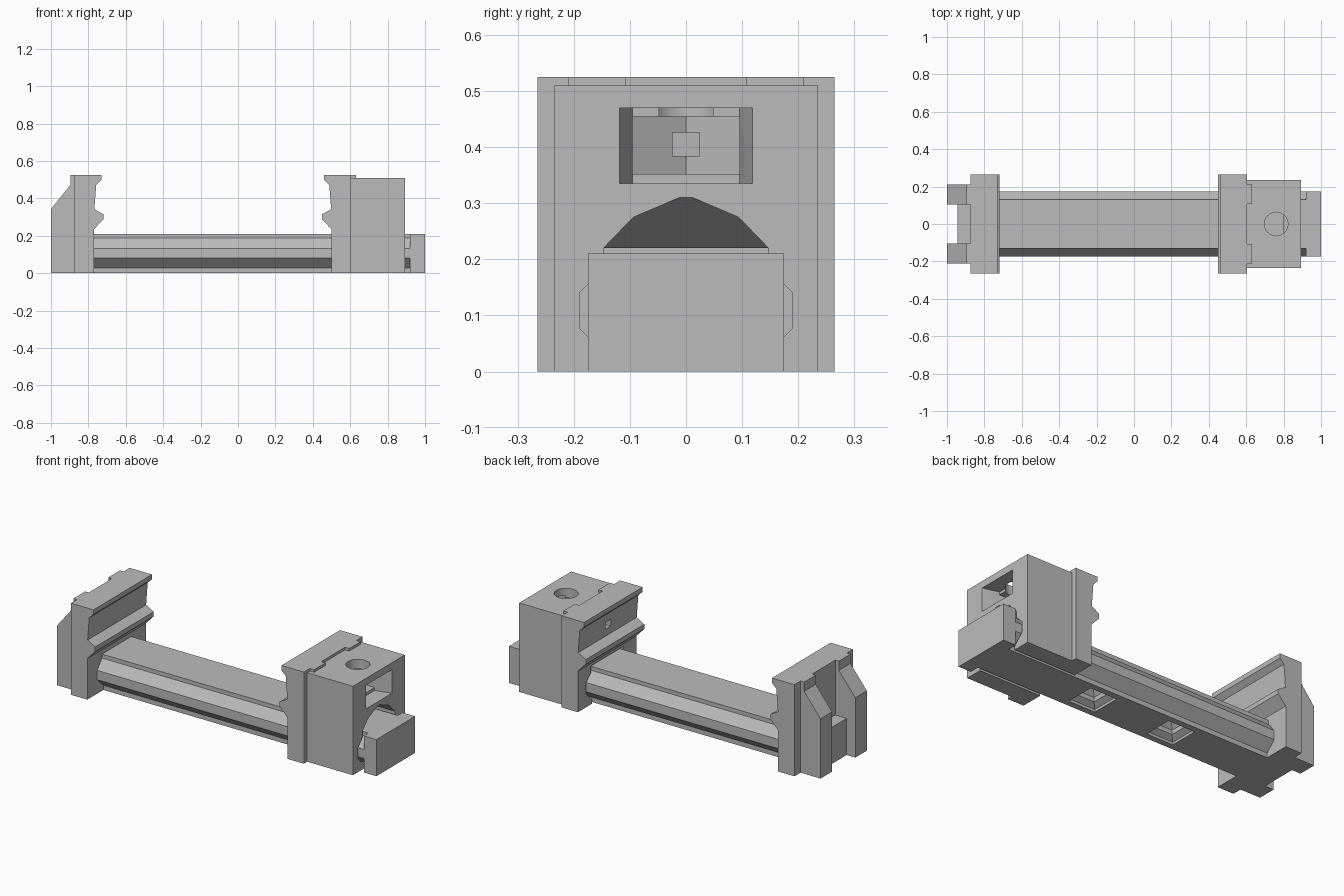
import bpy, bmesh
from mathutils import Vector

cube = bpy.data.objects.get("Cube")
if cube:
    bpy.data.objects.remove(cube, do_unlink=True)

grey = bpy.data.materials.new("plain grey")
grey.use_nodes = True
colour = (0.5, 0.5, 0.5, 1)
grey.diffuse_color = colour
grey.node_tree.nodes["Principled BSDF"].inputs["Base Color"].default_value = colour


def finish(name, bm):
    bmesh.ops.recalc_face_normals(bm, faces=bm.faces)
    mesh = bpy.data.meshes.new(name)
    bm.to_mesh(mesh)
    bm.free()
    mesh.materials.append(grey)
    obj = bpy.data.objects.new(name, mesh)
    bpy.context.collection.objects.link(obj)
    return obj


def prism(name, profile, axis, start, end):
    """Extrude a 2D profile along an axis; profile keeps the other two axes in order."""
    bm = bmesh.new()
    verts = []
    for p in profile:
        co = list(p)
        co.insert("xyz".index(axis), start)
        verts.append(bm.verts.new(co))
    face = bm.faces.new(verts)
    out = bmesh.ops.extrude_face_region(bm, geom=[face])
    shift = Vector([end - start if a == axis else 0 for a in "xyz"])
    moved = [g for g in out["geom"] if isinstance(g, bmesh.types.BMVert)]
    bmesh.ops.translate(bm, verts=moved, vec=shift)
    return finish(name, bm)


def box(name, x0, x1, y0, y1, z0, z1):
    return prism(name, [(x0, y0), (x1, y0), (x1, y1), (x0, y1)], "z", z0, z1)


def frustum(name, centre, axis, levels):
    """Stack of rectangles (position, half width, half height) along an axis."""
    bm = bmesh.new()
    rings = []
    for pos, a, b in levels:
        ring = []
        for s, t in ((-1, -1), (1, -1), (1, 1), (-1, 1)):
            co = [centre[0] + s * a, centre[1] + t * b]
            co.insert("xyz".index(axis), pos)
            ring.append(bm.verts.new(co))
        rings.append(ring)
    for low, high in zip(rings, rings[1:]):
        for i in range(4):
            j = (i + 1) % 4
            bm.faces.new((low[i], low[j], high[j], high[i]))
    bm.faces.new(rings[0])
    bm.faces.new(rings[-1])
    return finish(name, bm)


def cut(obj, cutters):
    for c in cutters:
        c.hide_render = True
        mod = obj.modifiers.new("cut", "BOOLEAN")
        mod.operation = "DIFFERENCE"
        mod.solver = "EXACT"
        mod.object = c
    graph = bpy.context.evaluated_depsgraph_get()
    mesh = bpy.data.meshes.new_from_object(obj.evaluated_get(graph))
    obj.modifiers.clear()
    obj.data = mesh


def mirrored(half):
    return half + [(-y, z) for y, z in reversed(half)]


# Rail with bevelled flanks, end stop and tail
rail = prism("rail", mirrored([(.12, 0), (.12, .027), (.175, .08), (.175, .133),
                               (.132, .187), (.132, .21)]), "x", -.8, .93)
box("end_stop", .92, 1, -.175, .175, 0, .21)
box("rail_tail", -.945, -.79, -.108, .108, 0, .21)

# Stepped mounting pockets under the rail
pockets = [frustum("pocket_cutter", (x, 0), "z",
                   [(-.01, .085, .085), (.015, .085, .085), (.035, .055, .055),
                    (.06, .055, .055), (.11, .015, .015)]) for x in (.27, -.24)]
cut(rail, pockets)

# Gripping face: offset from the jaw plane, height
grip = [(0, 0), (0, .235), (.05, .288), (.05, .315), (.002, .342),
        (.012, .472), (.039, .498), (.039, .525), (-.103, .525), (-.103, 0)]


def jaw(name, plane, direction):
    return prism(name, [(plane + direction * d, z) for d, z in grip], "y", -.265, .265)


# Fixed jaw with two sloped fins behind
jaw("fixed_jaw", -.77, 1)
fin = [(-.8, 0), (-1, 0), (-1, .342), (-.896, .472), (-.896, .525), (-.8, .525)]
for side, s in (("left", 1), ("right", -1)):
    prism("fixed_fin_" + side, fin, "y", s * .105, s * .21)

# Sliding jaw, its keys and carriage
moving = jaw("moving_jaw", .5, -1)
for side, s in (("left", 1), ("right", -1)):
    prism("moving_key_" + side, [(.59, .48), (.63, .48), (.63, .525), (.59, .525)],
          "y", s * .107, s * .21)
carriage = box("carriage", .603, .893, -.235, .235, 0, .51)

# Rail channel and square screw hole pass through both parts
channel = prism("channel_cutter", mirrored([(.135, -.02), (.135, .022), (.19, .077), (.19, .14),
                                            (.147, .183), (.147, .22)]), "x", .4, .95)
screw = box("screw_cutter", .4, .72, -.024, .024, .384, .426)
cut(moving, [channel, screw])

# Sloping relief above the channel mouth
relief = bmesh.new()
for x, y, z in ((.76, .147, .2), (.76, .147, .22), (.9, .147, .2), (.9, .147, .22),
                (.84, .094, .275), (.9, .094, .275), (.9, 0, .315)):
    for s in (1, -1):
        relief.verts.new((x, s * y, z))
bmesh.ops.remove_doubles(relief, verts=relief.verts, dist=.0001)
hull = bmesh.ops.convex_hull(relief, input=relief.verts)
relief = finish("relief_cutter", relief)

# Nut window with a pointed pocket behind, and round access hole on top
window = frustum("window_cutter", (0, .4025), "x", [(.8, .095, .0675), (.9, .12, .0675)])
pocket = prism("nut_cutter", [(.85, -.095), (.85, .095), (.715, .095), (.66, 0), (.715, -.095)],
               "z", .352, .455)
bm = bmesh.new()
bmesh.ops.create_cone(bm, cap_ends=True, segments=48, radius1=.063, radius2=.063, depth=.2)
bmesh.ops.translate(bm, verts=bm.verts, vec=(.76, 0, .52))
access = finish("access_cutter", bm)
cut(carriage, [channel, screw, relief, window, pocket, access])

for c in pockets + [channel, screw, relief, window, pocket, access]:
    bpy.data.objects.remove(c, do_unlink=True)

# Smooth only the round hole
for obj in bpy.context.view_layer.objects:
    obj.select_set(obj == carriage)
bpy.context.view_layer.objects.active = carriage
bpy.ops.object.shade_smooth_by_angle(angle=.35)
